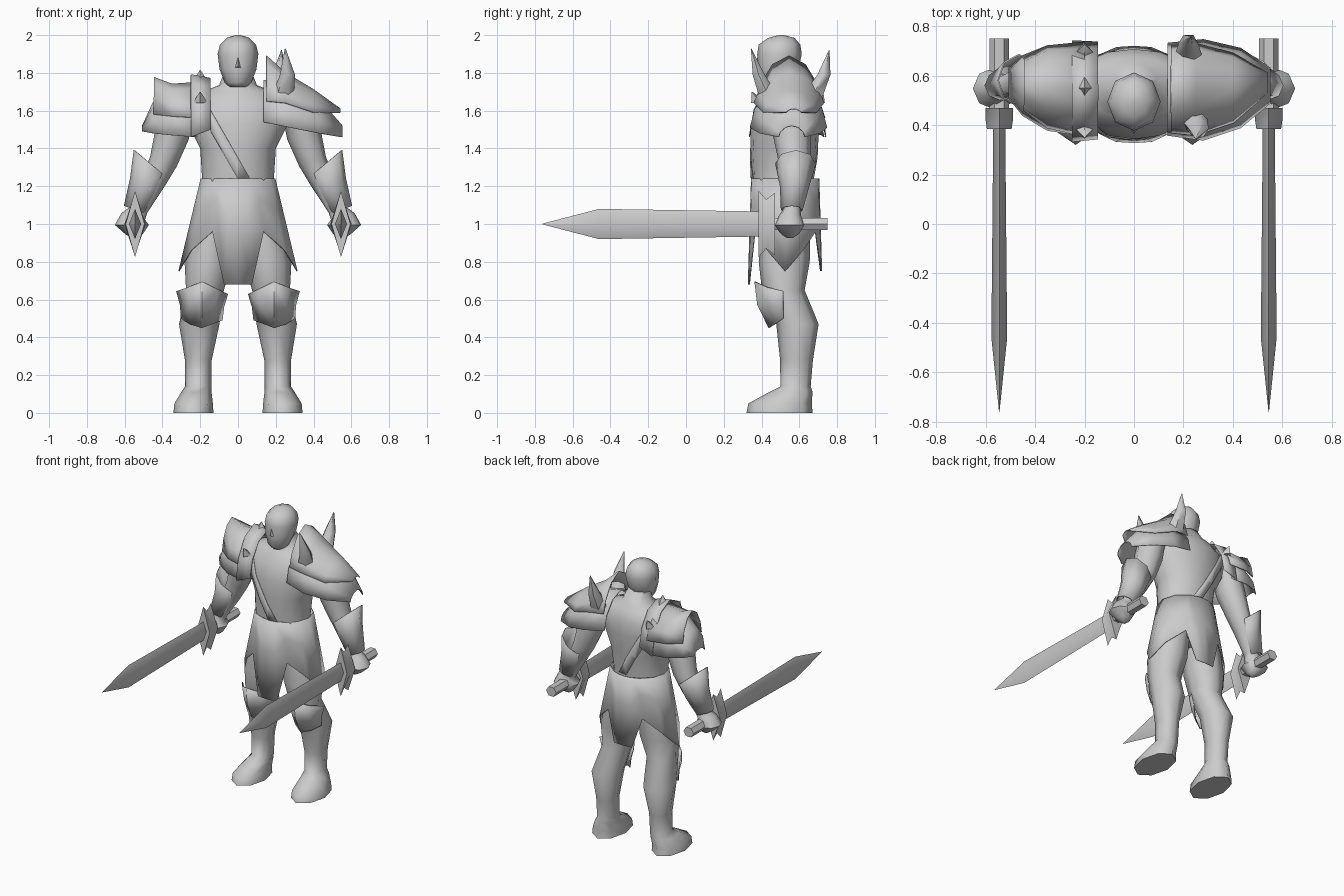
import bpy, bmesh, math
from mathutils import Vector

old = bpy.data.objects.get("Cube")
if old:
    bpy.data.objects.remove(old, do_unlink=True)

grey = bpy.data.materials.new("plain_grey")
grey.use_nodes = True
COLOUR = (.6, .6, .6, 1)
grey.diffuse_color = COLOUR
grey.node_tree.nodes["Principled BSDF"].inputs["Base Color"].default_value = COLOUR


def finish(name, bm, mirror=False, thickness=0, angle=60):
    """Turn a bmesh into a shaded object, optionally mirrored or thickened."""
    bmesh.ops.recalc_face_normals(bm, faces=bm.faces[:])
    mesh = bpy.data.meshes.new(name)
    bm.to_mesh(mesh)
    bm.free()
    mesh.materials.append(grey)
    mesh.shade_smooth()
    mesh.set_sharp_from_angle(angle=math.radians(angle))
    obj = bpy.data.objects.new(name, mesh)
    bpy.context.scene.collection.objects.link(obj)
    if thickness:
        solid = obj.modifiers.new("thickness", 'SOLIDIFY')
        solid.thickness = thickness
        solid.offset = 0
    if mirror:
        obj.modifiers.new("mirror", 'MIRROR').use_mirror_merge = False
    return obj


def ring(x, y, z, a, b, tilt=0, sides=10, axis='Z'):
    """Elliptical cross-section; tilt lifts its +x side."""
    points = []
    tilt = math.radians(tilt)
    for i in range(sides):
        t = math.tau * i / sides
        u, v = a * math.cos(t), b * math.sin(t)
        if axis == 'Y':
            points.append(Vector((x + u, y, z + v)))
        else:
            points.append(Vector((x + u * math.cos(tilt), y + v, z + u * math.sin(tilt))))
    return points


def loft(rows, closed=True, caps=True):
    """Skin a list of equally long point rows."""
    bm = bmesh.new()
    grid = [[bm.verts.new(p) for p in row] for row in rows]
    count = len(grid[0])
    for low, high in zip(grid, grid[1:]):
        for i in range(count if closed else count - 1):
            j = (i + 1) % count
            bm.faces.new((low[i], low[j], high[j], high[i]))
    if closed and caps:
        bm.faces.new(grid[0])
        bm.faces.new(grid[-1])
    return bm


def tube(name, rings, mirror=False, caps=True, thickness=0, angle=60, **options):
    bm = loft([ring(*r, **options) for r in rings], caps=caps)
    return finish(name, bm, mirror, thickness, angle)


def arch(name, sections, steps=6, peak=1.15):
    """Armour shell draped front to back; sections are x, top, hem, front, back."""
    rows = []
    for x, top, hem, front, back in sections:
        row = []
        for i in range(steps + 1):
            t = math.pi * i / steps
            y = (front + back) / 2 - (back - front) / 2 * math.cos(t)
            row.append(Vector((x, y, hem + (top - hem) * math.sin(t) ** peak)))
        rows.append(row)
    return finish(name, loft(rows, closed=False), thickness=.006)


# Torso and neck
torso_rings = [
    (0, .52, .95, .2, .14), (0, .51, 1.24, .19, .16), (0, .52, 1.4, .2, .178),
    (0, .525, 1.53, .265, .182), (0, .54, 1.63, .275, .168), (0, .55, 1.7, .19, .13),
    (0, .55, 1.735, .1, .1), (0, .53, 1.8, .075, .08)]
tube("torso", torso_rings, sides=16)

# Diagonal strap: a slice of the torso, puffed out slightly
bm = loft([ring(*r, sides=16) for r in torso_rings[1:6]], caps=False)
bmesh.ops.recalc_face_normals(bm, faces=bm.faces[:])
bm.normal_update()
for v in bm.verts:
    v.co += v.normal * .005
slope = Vector((.87, 0, .5))
for point, side in (((0, 0, 1.24), -1), ((0, 0, 1.35), 1)):
    bmesh.ops.bisect_plane(bm, geom=bm.verts[:] + bm.edges[:] + bm.faces[:],
                           plane_co=point, plane_no=slope * side, clear_outer=True)
finish("chest_strap", bm, thickness=.004)

# Head
tube("head", [
    (0, .46, 1.725, .045, .05), (0, .47, 1.75, .07, .085), (0, .487, 1.82, .098, .108),
    (0, .495, 1.9, .108, .118), (0, .495, 1.95, .095, .11), (0, .505, 1.985, .06, .07),
    (0, .505, 2, .015, .015)], sides=8)
bm = bmesh.new()
tip, top, left, right = [bm.verts.new(p) for p in (
    (0, .365, 1.835), (0, .378, 1.885), (.018, .39, 1.825), (-.018, .39, 1.825))]
for face in ((top, tip, left), (top, right, tip), (tip, right, left), (top, left, right)):
    bm.faces.new(face)
finish("nose", bm)

# Skirt with pointed panels; columns are angle from the front and hem height
half = [(0, .68), (13, .68), (31, .96), (60, .86), (90, .75),
        (120, .86), (149, .96), (167, .75), (180, .75)]
columns = half + [(-a, hem) for a, hem in half[-2:0:-1]]
rows = []
for step in (0, .4, 1):
    row = []
    for a, hem in columns:
        z = 1.24 + (hem - 1.24) * step
        drop = 1.24 - z
        t = math.radians(a)
        row.append(Vector(((.195 + .24 * drop) * math.sin(t),
                           .525 - (.178 + .03 * drop) * math.cos(t), z)))
    rows.append(row)
finish("skirt", loft(rows, caps=False), thickness=.006)

# Legs and feet
tube("legs", [
    (.12, .53, 1.02, .11, .13), (.155, .52, .8, .128, .135), (.175, .515, .65, .1, .113),
    (.205, .59, .47, .107, .112), (.21, .585, .28, .071, .087), (.21, .58, .14, .07, .08),
    (.22, .555, .11, .08, .115), (.235, .498, .05, .102, .168), (.236, .495, 0, .106, .175)],
    mirror=True, sides=8, angle=75)

# Knee guards: a curved plate with a peaked rim and pointed foot
rows = []
for x, y, top, bottom in ((.055, .515, .63, .49), (.11, .43, .655, .475), (.19, .365, .695, .45),
                          (.265, .43, .665, .47), (.325, .515, .645, .5)):
    inward = .515 - y
    rows.append([Vector((x, y, top)),
                 Vector((.195 + (x - .195) * .85, y + inward * .1, (top + bottom) / 2)),
                 Vector((.2 + (x - .2) * .8, y + inward * .5, bottom))])
finish("knee_guards", loft(rows, closed=False), mirror=True, thickness=.006)

# Arms and fists
tube("arms", [
    (.31, .55, 1.63, .085, .1, 15), (.35, .56, 1.47, .092, .1, 15),
    (.395, .575, 1.33, .075, .085, 20), (.445, .575, 1.23, .065, .07, 25),
    (.52, .56, 1.08, .045, .045, 25), (.555, .55, 1.04, .065, .06, 15),
    (.562, .548, .995, .09, .085), (.55, .55, .945, .045, .045), (.545, .55, .925, .015, .015)],
    mirror=True, sides=8)
tube("forearm_guards", [
    (.465, .58, 1.32, .11, .105, 40), (.495, .575, 1.2, .085, .075, 30),
    (.545, .56, 1.075, .06, .055, 20)], mirror=True, caps=False, thickness=.006, sides=8)

# Swords held level, pointing forward
X = .545
tube("sword_blades", [
    (X, .42, 1, .024, .066), (X, -.46, 1, .032, .08), (X, -.76, 1, .001, .002)],
    mirror=True, sides=4, axis='Y')
tube("sword_guards", [
    (X, .385, 1, .05, .175), (X, .425, 1, .056, .13), (X, .47, 1, .056, .165)],
    mirror=True, sides=4, axis='Y')
tube("sword_grips", [
    (X, .45, 1, .04, .037), (X, .75, 1, .04, .037)], mirror=True, sides=6, axis='Y', angle=40)

# Left shoulder armour: two layers rising to a peaked collar, and two curved horns
arch("left_shoulder_lower", [
    (.135, 1.76, 1.54, .36, .73), (.28, 1.73, 1.51, .34, .745),
    (.43, 1.66, 1.48, .39, .71), (.55, 1.52, 1.46, .49, .63)])
arch("left_shoulder_upper", [
    (.15, 1.89, 1.65, .37, .72), (.25, 1.8, 1.64, .36, .73),
    (.4, 1.71, 1.59, .41, .69), (.54, 1.61, 1.59, .53, .61)], peak=1.5)
tube("front_horn", [
    (.235, .44, 1.67, .06, .06), (.262, .385, 1.79, .04, .037), (.25, .345, 1.93, .002, .002)], sides=6)
tube("back_horn", [
    (.22, .665, 1.67, .06, .065), (.22, .73, 1.79, .04, .04), (.23, .758, 1.92, .002, .002)], sides=6)

# Right shoulder armour: flared plates and a studded band
arch("right_shoulder_lower", [
    (-.22, 1.72, 1.46, .36, .73), (-.35, 1.71, 1.47, .38, .72),
    (-.45, 1.64, 1.48, .44, .68), (-.505, 1.52, 1.49, .51, .63)])
arch("right_shoulder_upper", [
    (-.2, 1.75, 1.56, .355, .735), (-.35, 1.74, 1.57, .39, .72), (-.445, 1.775, 1.58, .46, .67)],
    peak=1.3)
arch("right_shoulder_band", [
    (-.145, 1.77, 1.5, .345, .735), (-.25, 1.79, 1.46, .335, .74)])
for place, y, z in (("front", .39, 1.66), ("top", .55, 1.775), ("back", .69, 1.66)):
    tube(place + "_stud", [
        (-.2, y, z - .02, .04, .045), (-.2, y + (y - .55) * .25, z + .04, .002, .002)], sides=4)
